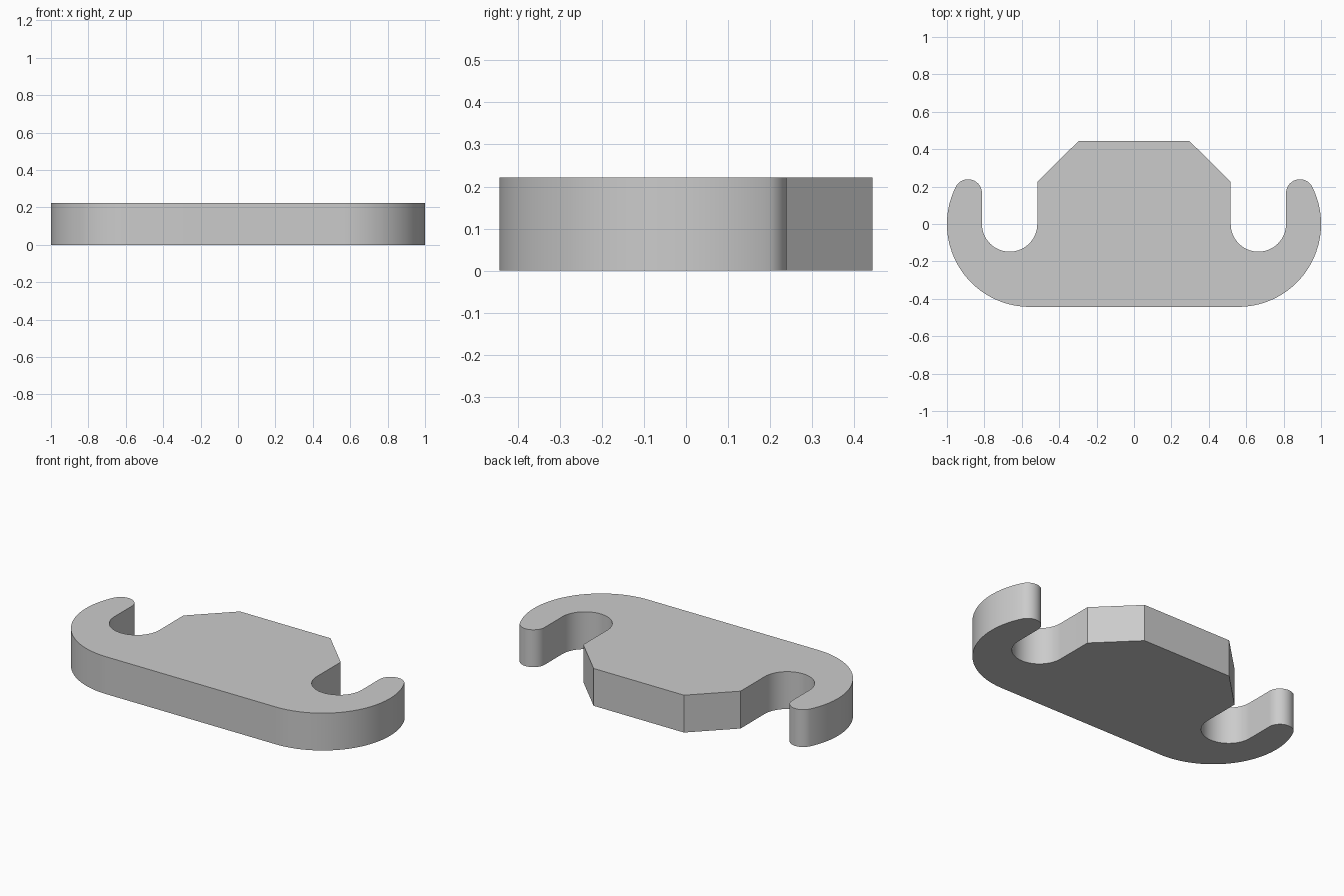
import bpy, bmesh, math
from mathutils import Vector

cube = bpy.data.objects.get("Cube")
if cube:
    bpy.data.objects.remove(cube, do_unlink=True)

HEIGHT = 0.222
HALF_DEPTH = 0.443            # also the radius of the rounded ends
END_X = 1 - HALF_DEPTH        # centre of the rounded end
SLOT_X, SLOT_R = 0.665, 0.148
TIP_R = 0.074


def arc(cx, cy, radius, start, end, steps):
    """Points along an arc, angles in degrees."""
    angles = [math.radians(start + (end - start) * i / steps) for i in range(steps + 1)]
    return [(cx + radius * math.cos(a), cy + radius * math.sin(a)) for a in angles]


# Hook tip is tangent to both the slot wall and the outer arc
tip_x = SLOT_X + SLOT_R + TIP_R
tip_y = math.sqrt((HALF_DEPTH - TIP_R) ** 2 - (tip_x - END_X) ** 2)
join = math.degrees(math.atan2(tip_y, tip_x - END_X))

# Left half of the outline: chamfered block, slot, hook tip, rounded end
half = [(0.297, HALF_DEPTH), (SLOT_X - SLOT_R, 0.226)]
half += arc(SLOT_X, 0, SLOT_R, 180, 360, 32)
half += arc(tip_x, tip_y, TIP_R, 180, join, 24)
half += arc(END_X, 0, HALF_DEPTH, join, -90, 48)[1:]
outline = half + [(-x, y) for x, y in reversed(half)]

# Extrude the outline into a plate
bm = bmesh.new()
base = bm.faces.new([bm.verts.new((x, y, 0)) for x, y in outline])
result = bmesh.ops.extrude_face_region(bm, geom=[base], use_keep_orig=True)
top_verts = [g for g in result["geom"] if isinstance(g, bmesh.types.BMVert)]
bmesh.ops.translate(bm, verts=top_verts, vec=Vector((0, 0, HEIGHT)))
bmesh.ops.recalc_face_normals(bm, faces=bm.faces)
mesh = bpy.data.meshes.new("double_hook_plate")
bm.to_mesh(mesh)
bm.free()

# Plain grey material
grey = bpy.data.materials.new("light_grey")
grey.use_nodes = True
colour = (0.6, 0.6, 0.6, 1)
grey.diffuse_color = colour
grey.node_tree.nodes["Principled BSDF"].inputs["Base Color"].default_value = colour
mesh.materials.append(grey)

plate = bpy.data.objects.new("double_hook_plate", mesh)
bpy.context.collection.objects.link(plate)
bpy.ops.object.select_all(action="DESELECT")
plate.select_set(True)
bpy.context.view_layer.objects.active = plate
bpy.ops.object.shade_smooth_by_angle(angle=math.radians(30))
